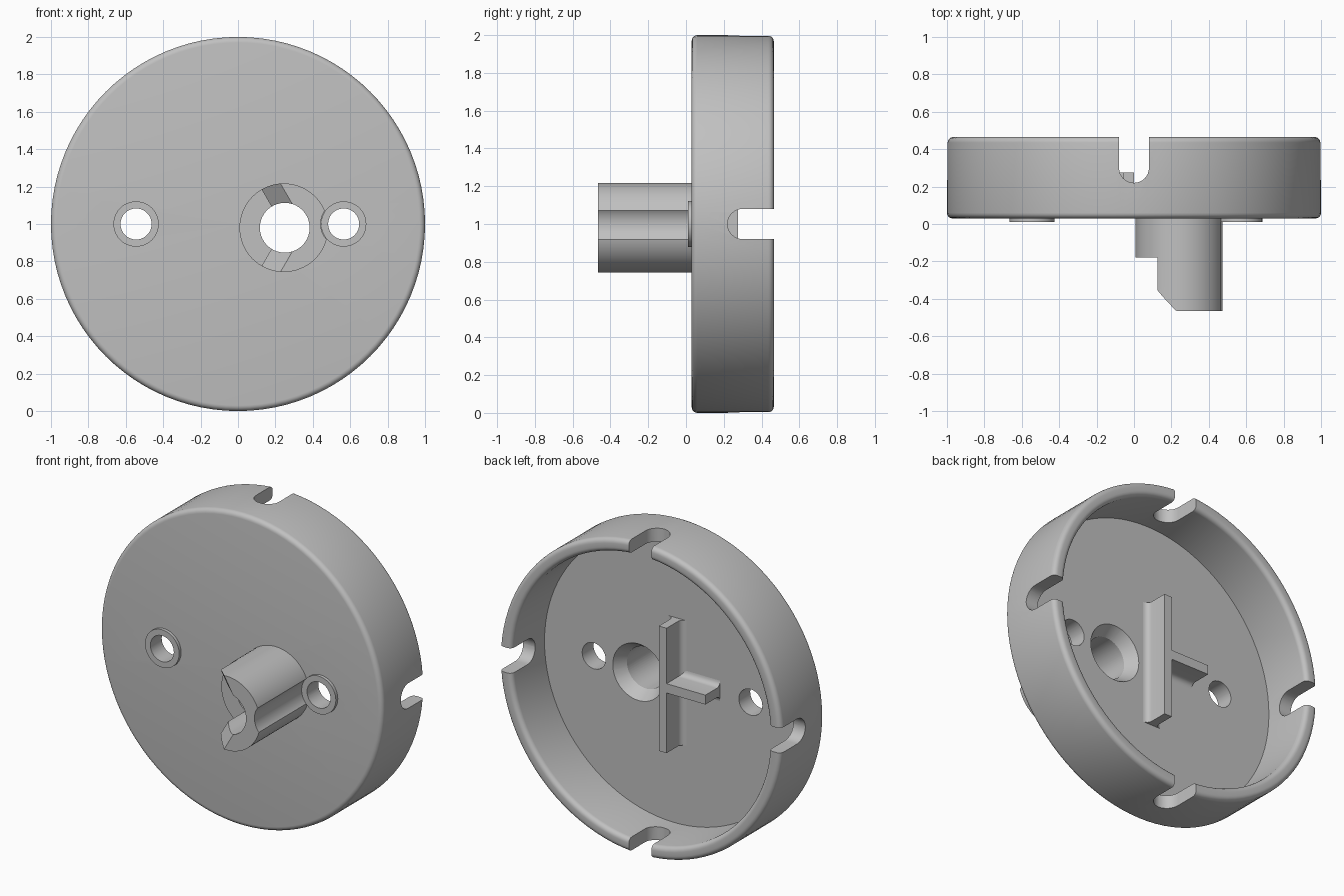
import bpy, bmesh
from math import sin, cos, pi, radians
from mathutils import Matrix, Vector

if "Cube" in bpy.data.objects:
    bpy.data.objects.remove(bpy.data.objects["Cube"])

grey = bpy.data.materials.new("plain grey")
grey.use_nodes = True
grey.diffuse_color = (0.53, 0.53, 0.53, 1)
grey.node_tree.nodes["Principled BSDF"].inputs["Base Color"].default_value = (0.53, 0.53, 0.53, 1)


def finish(name, bm):
    bmesh.ops.remove_doubles(bm, verts=bm.verts, dist=1e-5)
    bmesh.ops.recalc_face_normals(bm, faces=bm.faces)
    mesh = bpy.data.meshes.new(name)
    bm.to_mesh(mesh)
    bm.free()
    mesh.materials.append(grey)
    obj = bpy.data.objects.new(name, mesh)
    bpy.context.collection.objects.link(obj)
    return obj


def lathe(name, profile, x=0, z=1, steps=96):
    """Spin (radius, y) points around an axis parallel to y."""
    bm = bmesh.new()
    vs = [bm.verts.new((x + r, y, z)) for r, y in profile]
    edges = [bm.edges.new((a, b)) for a, b in zip(vs, vs[1:] + vs[:1])
             if (a.co.x - x > 1e-6 or b.co.x - x > 1e-6)]
    bmesh.ops.spin(bm, geom=vs + edges, cent=(x, 0, z), axis=(0, 1, 0),
                   angle=2 * pi, steps=steps)
    return finish(name, bm)


def rod(name, r, y0, y1, x, z, r1=None):
    return lathe(name, [(0, y0), (r, y0), (r1 or r, y1), (0, y1)], x, z, 64)


def loft(name, sections):
    """Skin matching polygon sections and cap both ends."""
    bm = bmesh.new()
    rings = [[bm.verts.new(p) for p in s] for s in sections]
    n = len(rings[0])
    for a, b in zip(rings, rings[1:]):
        for i in range(n):
            j = (i + 1) % n
            bm.faces.new((a[i], a[j], b[j], b[i]))
    bm.faces.new(rings[0])
    bm.faces.new(rings[-1])
    return finish(name, bm)


def cut(target, *cutters):
    for c in cutters:
        mod = target.modifiers.new("cut", 'BOOLEAN')
        mod.operation, mod.solver, mod.object = 'DIFFERENCE', 'EXACT', c
        bpy.context.view_layer.objects.active = target
        bpy.ops.object.modifier_apply(modifier=mod.name)
        bpy.data.objects.remove(c)


def arc(cx, cy, r, start, end, n=5):
    return [(cx + r * cos(radians(start + (end - start) * i / n)),
             cy + r * sin(radians(start + (end - start) * i / n))) for i in range(n + 1)]


FRONT, FLOOR, BACK = 0.03, 0.125, 0.465
BORE = (0.25, 0.98)
HOLES = (-0.545, 0.565)

# Round cup, open at the back, with rounded rims
f = 0.03
cup = lathe("cup", [(0, FRONT)] + arc(1 - f, FRONT + f, f, -90, 0)
            + arc(1 - f, BACK - f, f, 0, 90) + arc(0.915 + f, BACK - f, f, 90, 180)
            + [(0.915, FLOOR), (0, FLOOR)])

# Four round-bottomed notches in the rim
outline = [(0.08, 0.6)] + arc(0, 0.3, 0.08, 0, -180, 16) + [(-0.08, 0.6)]
for k in range(4):
    turn = Matrix.Rotation(k * pi / 2, 3, 'Y')
    cut(cup, loft("notch_cutter", [[turn @ Vector((u, y, h)) + Vector((0, 0, 1))
                                    for u, y in outline] for h in (0.8, 1.2)]))

# Screw holes, bore and its countersink
for x in HOLES:
    cut(cup, rod("hole_cutter", 0.083, -0.1, 0.3, x, 1))
cut(cup, rod("bore_cutter", 0.133, -0.1, 0.3, *BORE),
    rod("countersink_cutter", 0.133, 0.05, FLOOR + 0.001, *BORE, r1=0.182))

# Raised rings around the screw holes
bosses = []
for side, x in zip(("right", "left"), HOLES):
    bosses.append(lathe(side + "_hole_ring", [(0.083, 0.01), (0.121, 0.01),
                                             (0.121, FRONT), (0.083, FRONT)], x, 1, 64))

# Hollow shaft with a wedge cut away and a groove beside the screw hole
sx, sz = 0.245, 0.98
shaft = rod("shaft", 0.237, -0.465, FRONT, sx, sz)
wedge = [[(sx + a, y, sz), (sx + a - 0.58, y, sz + 1), (sx + a - 0.58, y, sz - 1)]
         for a, y in ((0, -0.18), (0, -0.355), (0.13, -0.475))]
cut(shaft, rod("bore_cutter", 0.133, -0.6, 0.2, *BORE),
    rod("groove_cutter", 0.123, -0.6, 0.2, HOLES[1], 1),
    loft("wedge_cutter", wedge))


# T-shaped ribs on the cup floor, flared where they meet it
def rib_section(lo, hi, r=0.035, top=0.275):
    return ([(lo, top)] + arc(lo - r, FLOOR + r, r, 0, -90)
            + arc(hi + r, FLOOR + r, r, -90, -180) + [(hi, top)])


upright = loft("upright_rib", [[(u, y, z) for u, y in rib_section(-0.055, 0)]
                               for z in (0.6, 1.4)])
cross = loft("cross_rib", [[(x, y, u) for u, y in rib_section(0.985, 1.045)]
                           for x in (-0.33, -0.03)])

# Smooth curved walls, keep hard edges
for obj in [cup, shaft, upright, cross] + bosses:
    bpy.ops.object.select_all(action='DESELECT')
    obj.select_set(True)
    bpy.context.view_layer.objects.active = obj
    bpy.ops.object.shade_smooth_by_angle(angle=radians(30))
